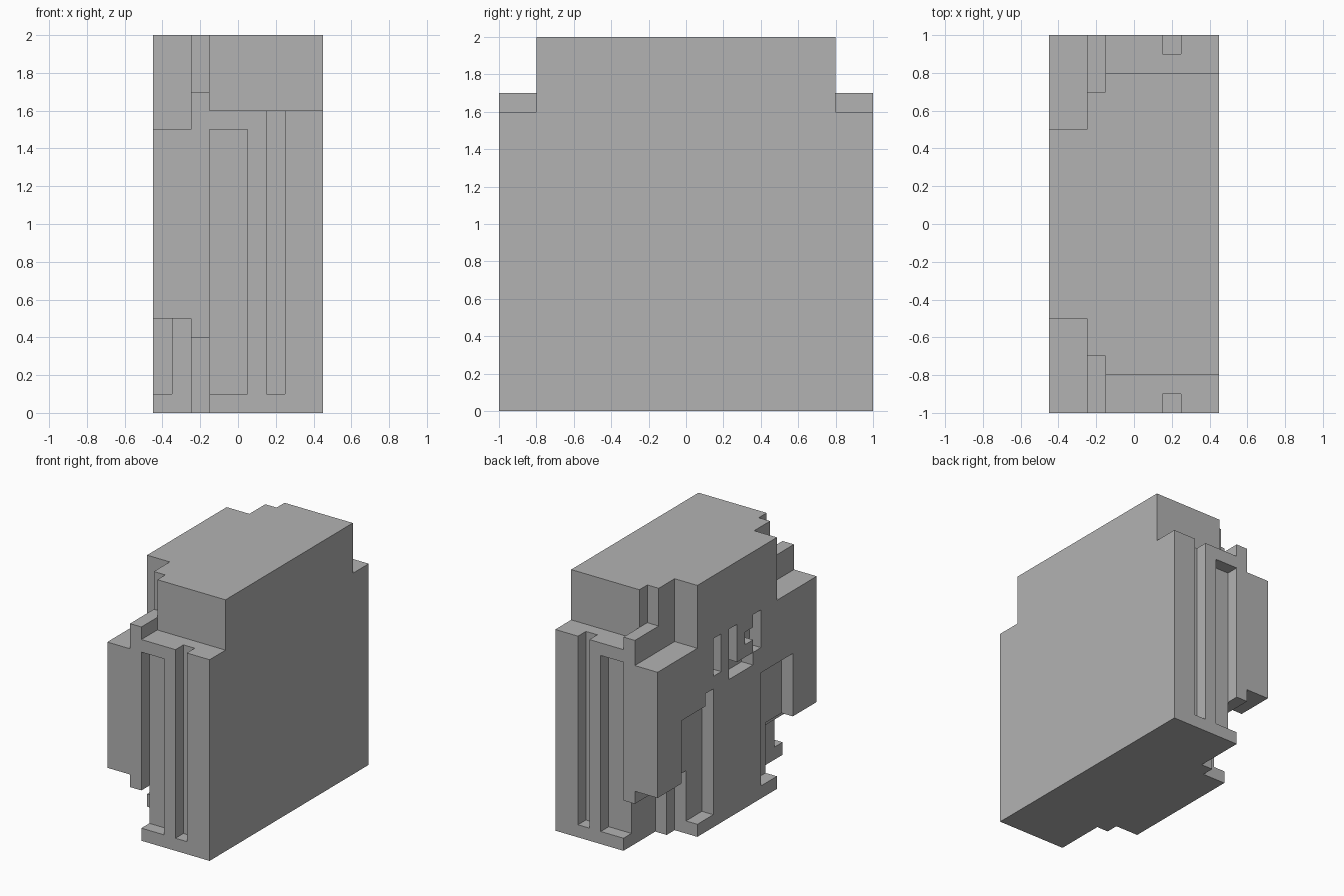
import bpy
import bmesh

if "Cube" in bpy.data.objects:
    bpy.data.objects.remove(bpy.data.objects["Cube"], do_unlink=True)

grey = bpy.data.materials.new("mid_grey")
grey.use_nodes = True
colour = (0.45, 0.45, 0.45, 1)
grey.diffuse_color = colour
grey.node_tree.nodes["Principled BSDF"].inputs["Base Color"].default_value = colour


def box(name, xs, ys, zs):
    """Box from its lower and upper bounds on each axis."""
    bm = bmesh.new()
    bmesh.ops.create_cube(bm, size=2)
    for v in bm.verts:
        v.co = [r[1] if c > 0 else r[0] for c, r in zip(v.co, (xs, ys, zs))]
    mesh = bpy.data.meshes.new(name)
    bm.to_mesh(mesh)
    bm.free()
    mesh.materials.append(grey)
    ob = bpy.data.objects.new(name, mesh)
    bpy.context.collection.objects.link(ob)
    return ob


OUT, FAR = -0.6, 1.2            # beyond the outer side, beyond the ends
LOW, HIGH = -0.2, 2.2           # beyond the bottom and the top

casing = box("casing", (-0.45, 0.45), (-1, 1), (0, 2))

# Cuts made alike at the front and the back: x, distance from the middle, z
paired_cuts = {
    "main_shoulder": ((-0.15, 0.6), (0.8, FAR), (1.6, HIGH)),
    "inner_plate_top": ((OUT, -0.15), (0.7, FAR), (1.7, HIGH)),
    "inner_plate_bottom": ((OUT, -0.15), (0.6, FAR), (LOW, 0.4)),
    "outer_plate_top": ((OUT, -0.25), (0.5, FAR), (1.5, HIGH)),
    "outer_plate_bottom": ((OUT, -0.25), (0.5, FAR), (LOW, 0.5)),
    "wide_end_recess": ((-0.15, 0.05), (0.9, FAR), (0.1, 1.5)),
    "narrow_end_groove": ((0.15, 0.25), (0.9, FAR), (0.1, 1.7)),
    "leg_recess": ((OUT, -0.35), (0.3, 0.7), (0.1, 1.0)),
}

# Slots sunk into the outer side: y, z
side_slots = {
    "recess_step": ((0.3, 0.4), (0.9, 1.1)),
    "short_slot": ((0.2, 0.3), (1.2, 1.5)),
    "tall_slot": ((0.0, 0.1), (1.1, 1.5)),
    "floor_slot": ((-0.199, 0.1), (1.1, 1.2)),
    "end_slot": ((-0.3, -0.2), (1.2, 1.5)),
    "tick_slot": ((-0.2, -0.1), (1.3, 1.4)),
}
side_slots["tick_slot"] = ((-0.25, -0.1), (1.3, 1.4))

cutters = []
for name, (xs, (near, far), zs) in paired_cuts.items():
    cutters.append(box(name + "_back", xs, (near, far), zs))
    cutters.append(box(name + "_front", xs, (-far, -near), zs))
for name, (ys, zs) in side_slots.items():
    cutters.append(box(name, (OUT, -0.35), ys, zs))

# Carve the casing
for cutter in cutters:
    cutter.hide_render = True
    cut = casing.modifiers.new(cutter.name, "BOOLEAN")
    cut.operation = "DIFFERENCE"
    cut.solver = "EXACT"
    cut.object = cutter

bpy.context.view_layer.update()
graph = bpy.context.evaluated_depsgraph_get()
carved = bpy.data.meshes.new_from_object(casing.evaluated_get(graph))
casing.modifiers.clear()
casing.data = carved
carved.name = "casing"
for cutter in cutters:
    bpy.data.objects.remove(cutter, do_unlink=True)

# Keep every face flat
for face in carved.polygons:
    face.use_smooth = False
